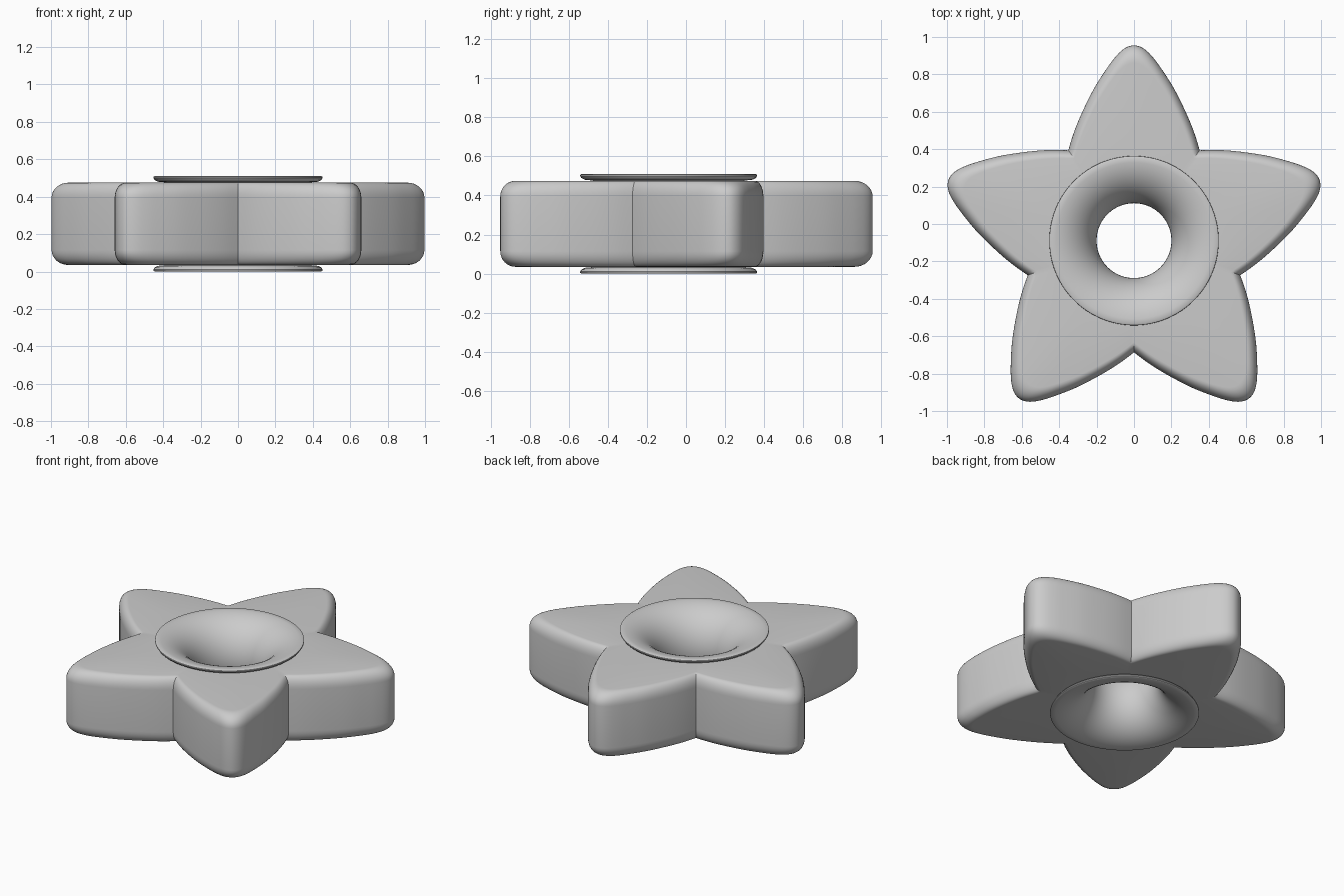
import bpy, bmesh
from math import sin, cos, pi, radians
from mathutils import Vector

if "Cube" in bpy.data.objects:
    bpy.data.objects.remove(bpy.data.objects["Cube"])

CY = -0.089      # centre of star and eyelet in y
MID = 0.255      # mid height


def make_loops(name, loops, closed):
    """Skin a list of equal-length closed loops into a smooth mesh."""
    bm = bmesh.new()
    rows = [[bm.verts.new(p) for p in loop] for loop in loops]
    n = len(rows[0])
    for i in range(len(rows) if closed else len(rows) - 1):
        a, b = rows[i], rows[(i + 1) % len(rows)]
        for j in range(n):
            k = (j + 1) % n
            bm.faces.new((a[j], a[k], b[k], b[j]))
    bmesh.ops.recalc_face_normals(bm, faces=bm.faces)
    me = bpy.data.meshes.new(name)
    bm.to_mesh(me)
    bm.free()
    ob = bpy.data.objects.new(name, me)
    ob.location.y = CY
    bpy.context.collection.objects.link(ob)
    bpy.context.view_layer.objects.active = ob
    ob.select_set(True)
    bpy.ops.object.shade_smooth_by_angle(angle=radians(35))
    ob.select_set(False)
    return ob


def spline(pts, steps):
    """Catmull-Rom through pts[1:-1]."""
    out = []
    for i in range(1, len(pts) - 2):
        a, b, c, d = (Vector(p) for p in pts[i - 1:i + 3])
        for s in range(steps):
            t = s / steps
            out.append(0.5 * (2 * b + (c - a) * t + (2 * a - 5 * b + 4 * c - d) * t * t
                              + (3 * b - a - 3 * c + d) * t ** 3))
    return out


# Half outline of one arm, from notch to rounded tip (along, across)
half = [(0.40, 0.372), (0.483, 0.351), (0.58, 0.321), (0.689, 0.276), (0.82, 0.21),
        (0.93, 0.139), (0.985, 0.097), (1.018, 0.064), (1.037, 0.033),
        (1.044, 0), (1.037, -0.033)]
side = spline(half, 4)
arm = [(p.x, -p.y) for p in side] + [(1.044, 0)] + [(p.x, p.y) for p in reversed(side[1:])]

outline = []
for k in range(5):
    a = pi / 2 + k * 2 * pi / 5
    outline += [Vector((u * cos(a) - v * sin(a), u * sin(a) + v * cos(a))) for u, v in arm]

# Star body: rounded rim, flat faces, inner wall hidden by the eyelet
HALF, RZ, INSET = 0.22, 0.08, 0.09
rim = []
for i in range(9):
    t = pi / 2 * i / 8
    rim.append((1 - INSET * (1 - cos(t)), HALF - RZ + RZ * sin(t)))
section = [(s, -z) for s, z in reversed(rim)] + rim
loops = [[(p.x * s, p.y * s, MID + z) for p in outline] for s, z in section]
for z in (HALF, -HALF):
    loops.append([(*(p.normalized() * 0.40), MID + z) for p in outline])
make_loops("star_body", loops, True)

# Eyelet: flared hourglass shell with a thin rounded lip above and below
R, N = 0.25, 28
profile = []
for i in range(N + 1):
    t = -pi / 2 + pi * i / N
    profile.append((0.445 - 0.245 * cos(t), R * 1.02 * sin(t)))
profile += [(0.452, 0.251), (0.453, 0.245), (0.446, 0.234), (0.43, 0.226)]
for i in range(N + 1):
    t = pi / 2 - pi * i / N
    profile.append((0.42 - 0.19 * cos(t), 0.224 * sin(t)))
profile += [(0.43, -0.226), (0.446, -0.234), (0.453, -0.245), (0.452, -0.251)]
SEG = 96
make_loops("eyelet", [[(r * cos(2 * pi * j / SEG), r * sin(2 * pi * j / SEG), MID + z)
                       for j in range(SEG)] for r, z in profile], True)
